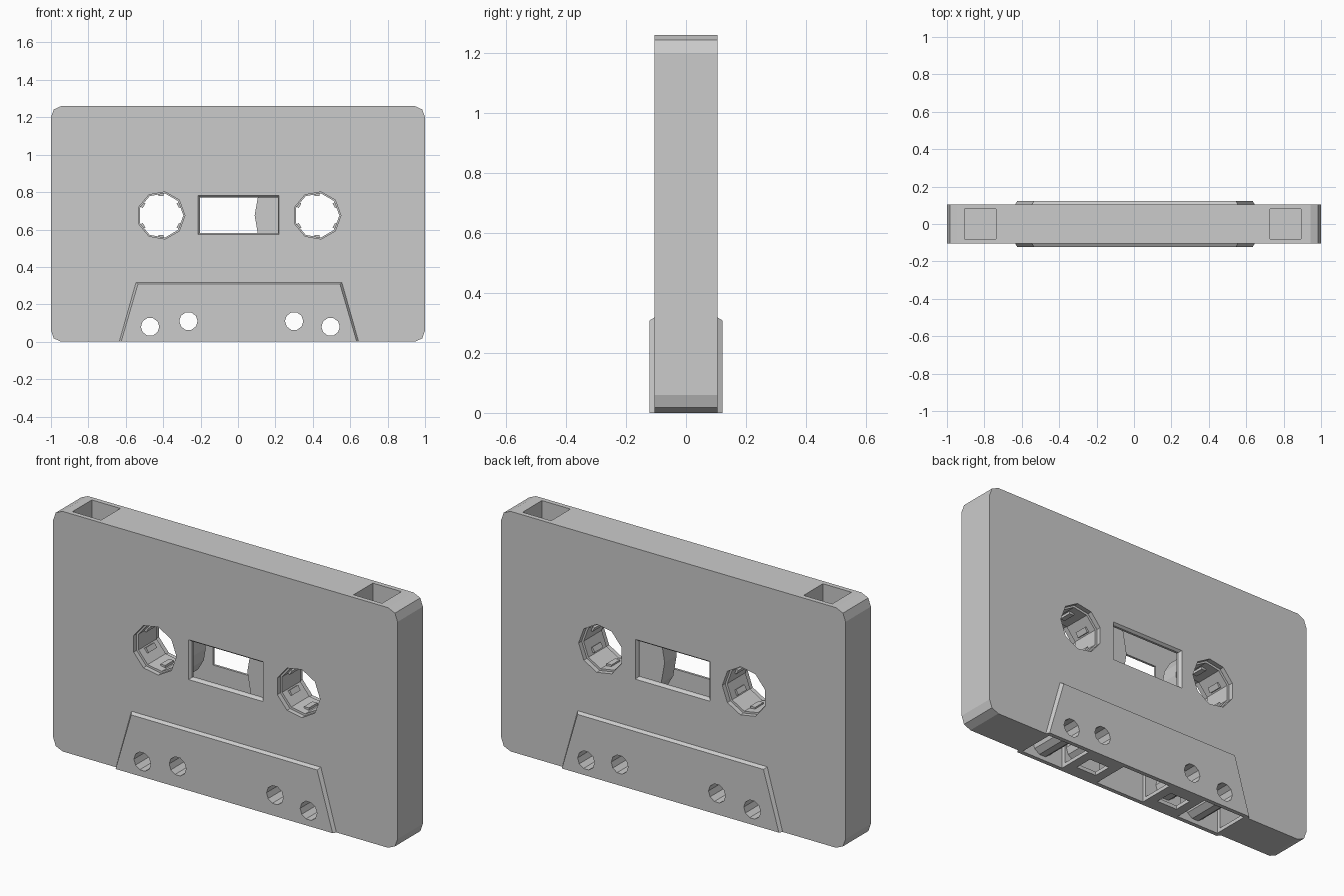
import bpy, bmesh, math

if "Cube" in bpy.data.objects:
    bpy.data.objects.remove(bpy.data.objects["Cube"])


def loft(name, rings, wrap=False):
    """Skin rings (y, [(x, z), ...]) along y; wrap joins last to first."""
    bm = bmesh.new()
    loops = [[bm.verts.new((x, y, z)) for x, z in pts] for y, pts in rings]
    n = len(loops[0])
    pairs = list(zip(loops, loops[1:])) + ([(loops[-1], loops[0])] if wrap else [])
    for a, b in pairs:
        for i in range(n):
            j = (i + 1) % n
            bm.faces.new((a[i], a[j], b[j], b[i]))
    if not wrap:
        bm.faces.new(loops[0])
        bm.faces.new(loops[-1])
    bmesh.ops.recalc_face_normals(bm, faces=bm.faces)
    me = bpy.data.meshes.new(name)
    bm.to_mesh(me)
    bm.free()
    ob = bpy.data.objects.new(name, me)
    bpy.context.collection.objects.link(ob)
    return ob


def rect(x0, x1, z0, z1):
    return [(x0, z0), (x1, z0), (x1, z1), (x0, z1)]


def box(name, x0, x1, y0, y1, z0, z1):
    return loft(name, [(y0, rect(x0, x1, z0, z1)), (y1, rect(x0, x1, z0, z1))])


def circle(cx, cz, r, n):
    return [(cx + r * math.cos(2 * math.pi * i / n),
             cz + r * math.sin(2 * math.pi * i / n)) for i in range(n)]


def cylinder(name, cx, cz, r, n, h):
    pts = circle(cx, cz, r, n)
    return loft(name, [(-h, pts), (h, pts)])


def ring(name, cx, cz, outer, inner, n, h):
    o, i = circle(cx, cz, outer, n), circle(cx, cz, inner, n)
    return loft(name, [(-h, o), (h, o), (h, i), (-h, i)], wrap=True)


def combine(target, tool, op='DIFFERENCE'):
    mod = target.modifiers.new("bool", 'BOOLEAN')
    mod.operation, mod.solver, mod.object = op, 'EXACT', tool
    bpy.context.view_layer.objects.active = target
    bpy.ops.object.modifier_apply(modifier=mod.name)
    bpy.data.objects.remove(tool, do_unlink=True)


# Shell with clipped corners
corner = [(1, 1.2), (0.985, 1.242), (0.945, 1.26)]
right = [(0.945, 0), (0.985, 0.018), (1, 0.06)] + corner
outline = right + [(-x, z) for x, z in reversed(right)]
shell = loft("shell", [(-0.105, outline), (0.105, outline)])

# Raised trapezoid on both faces
def trapezoid(inset):
    b, t, c = 0.64 - inset, 0.55 - inset, 0.005
    return [(c - b, 0), (c + b, 0), (c + t, 0.318 - inset), (c - t, 0.318 - inset)]

big, small = trapezoid(0), trapezoid(0.01)
combine(shell, loft("plate", [(-0.122, small), (-0.105, big), (0.105, big), (0.122, small)]), 'UNION')

# Hollow inside and bottom openings
combine(shell, box("cavity", -0.95, 0.95, -0.08, 0.08, 0.02, 1.1))
for x0, x1, hy in [(-0.61, -0.36, 0.1), (-0.14, 0.15, 0.1), (0.37, 0.62, 0.1),
                   (-0.31, -0.19, 0.05), (0.2, 0.32, 0.05)]:
    combine(shell, box("opening", x0, x1, -hy, hy, -0.1, 0.27 if hy > 0.08 else 0.05))

# Pin holes with tubes running through the shell
for x, z in [(-0.47, 0.08), (-0.265, 0.11), (0.30, 0.11), (0.495, 0.08)]:
    combine(shell, cylinder("post", x, z, 0.06, 10, 0.112), 'UNION')
    combine(shell, cylinder("pin_hole", x, z, 0.049, 10, 0.3))

# Window with chamfered rim
wide, tight = rect(-0.214, 0.219, 0.573, 0.782), rect(-0.202, 0.213, 0.582, 0.772)
combine(shell, loft("window", [(-0.2, wide), (-0.105, wide), (-0.092, tight),
                               (0.092, tight), (0.105, wide), (0.2, wide)]))

# Pits in the top edge
for x in (-0.822, 0.81):
    combine(shell, box("pit", x - 0.083, x + 0.083, -0.08, 0.08, 1.12, 1.4))

# Reels: shell hole, hub, tape winding and drive teeth
HZ = 0.675
for side, cx, tape_r in [("left", -0.412, 0.19), ("right", 0.422, 0.333)]:
    combine(shell, cylinder("reel_hole", cx, HZ, 0.128, 9, 0.3))
    ring(side + "_hub", cx, HZ, 0.15, 0.12, 9, 0.075)
    ring(side + "_tape", cx, HZ, tape_r, 0.14, 18, 0.05)
    for k in range(6):
        a = math.radians(30 + 60 * k)
        c, s = math.cos(a), math.sin(a)
        pts = [(cx + u * c - v * s, HZ + u * s + v * c)
               for u, v in rect(0.104, 0.125, -0.014, 0.014)]
        loft(f"{side}_tooth_{k + 1}", [(-0.035, pts), (0.035, pts)])
